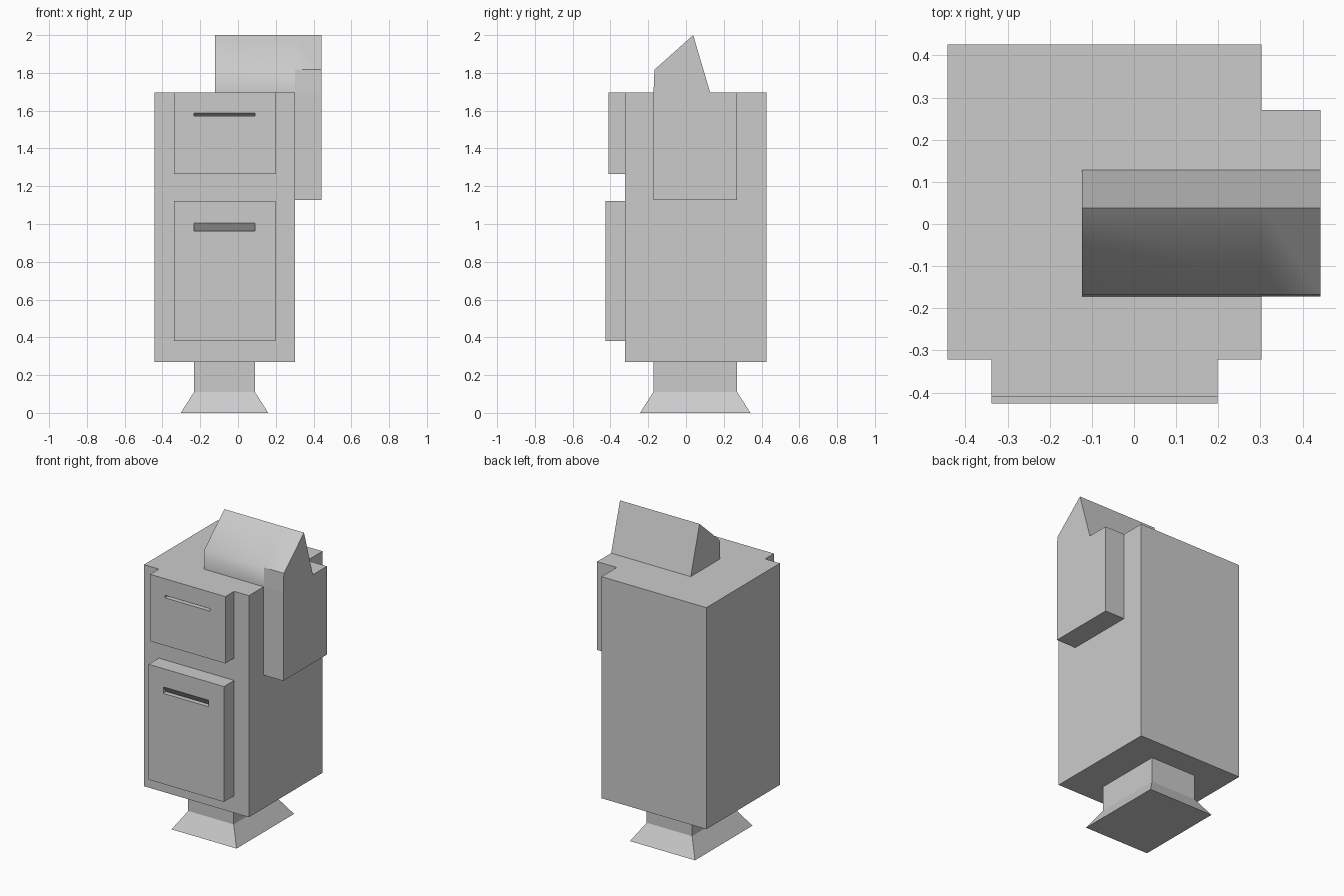
import bpy
import bmesh

cube = bpy.data.objects.get("Cube")
if cube:
    bpy.data.objects.remove(cube)

# One plain grey for the whole model
grey = bpy.data.materials.new("plain_grey")
grey.use_nodes = True
colour = (0.6, 0.6, 0.6, 1)
grey.diffuse_color = colour
grey.node_tree.nodes["Principled BSDF"].inputs["Base Color"].default_value = colour


def finish(name, bm):
    bmesh.ops.recalc_face_normals(bm, faces=bm.faces[:])
    mesh = bpy.data.meshes.new(name)
    bm.to_mesh(mesh)
    bm.free()
    mesh.materials.append(grey)
    obj = bpy.data.objects.new(name, mesh)
    bpy.context.collection.objects.link(obj)
    return obj


def box(name, x, y, z):
    bm = bmesh.new()
    bmesh.ops.create_cube(bm, size=1)
    for v in bm.verts:
        v.co = [r[0] if c < 0 else r[1] for c, r in zip(v.co, (x, y, z))]
    return finish(name, bm)


def prism(name, x, profile):
    """Extrude a y-z outline along x."""
    bm = bmesh.new()
    a, b = [[bm.verts.new((px, *p)) for p in profile] for px in x]
    bm.faces.new(a)
    bm.faces.new(b)
    for i in range(len(a)):
        bm.faces.new((a[i - 1], a[i], b[i], b[i - 1]))
    return finish(name, bm)


def slotted_drawer(name, front, z, slot_z, depth):
    """Raised panel with a wedge-shaped finger slot."""
    panel = box(name, (-0.338, 0.198), (front, BODY_FRONT), z)
    low, high = slot_z
    out = front - 0.02
    cutter = prism(name + "_cutter", (-0.233, 0.09),
                   [(out, low), (front + depth, low), (front, high), (out, high)])
    mod = panel.modifiers.new("slot", 'BOOLEAN')
    mod.operation = 'DIFFERENCE'
    mod.solver = 'EXACT'
    mod.object = cutter
    bpy.context.view_layer.objects.active = panel
    bpy.ops.object.modifier_apply(modifier=mod.name)
    bpy.data.objects.remove(cutter)


# Main cabinet and its two front panels
BODY_FRONT = -0.322
BODY_TOP = 1.695
box("cabinet_body", (-0.443, 0.303), (BODY_FRONT, 0.426), (0.27, BODY_TOP))
slotted_drawer("upper_drawer", -0.411, (1.265, BODY_TOP), (1.572, 1.588), 0.04)
slotted_drawer("lower_drawer", -0.426, (0.38, 1.122), (0.963, 1.005), 0.03)

# Foot: square post flaring to a wider base
bm = bmesh.new()
rings = []
for z, flare in ((0, 0.07), (0.11, 0), (0.27, 0)):
    x0, x1, y0, y1 = -0.233 - flare, 0.09 + flare, -0.173 - flare, 0.271 + flare
    rings.append([bm.verts.new((x, y, z))
                  for x, y in ((x0, y0), (x1, y0), (x1, y1), (x0, y1))])
for lower, upper in zip(rings, rings[1:]):
    for i in range(4):
        bm.faces.new((lower[i - 1], lower[i], upper[i], upper[i - 1]))
bm.faces.new(rings[0])
bm.faces.new(rings[-1])
finish("flared_foot", bm)

# Side bracket with a peaked hood reaching over the cabinet top
outline = [(-0.172, 1.127), (-0.172, BODY_TOP), (-0.167, 1.817), (0.038, 2.0),
           (0.128, BODY_TOP), (0.271, BODY_TOP), (0.271, 1.127)]
bm = bmesh.new()
outer, inner = [[bm.verts.new((x, *p)) for p in outline] for x in (0.443, 0.303)]
end = [bm.verts.new((-0.123, *p)) for p in outline[1:5]]
hood = inner[1:5]
for i in range(len(outer)):
    face = bm.faces.new((outer[i - 1], outer[i], inner[i], inner[i - 1]))
    face.smooth = i == 3
for i in range(4):
    face = bm.faces.new((hood[i - 1], hood[i], end[i], end[i - 1]))
    face.smooth = i in (1, 2)
bm.faces.new(outer)
bm.faces.new(end)
bm.faces.new(inner[:2] + inner[4:])
finish("side_bracket_and_hood", bm)
